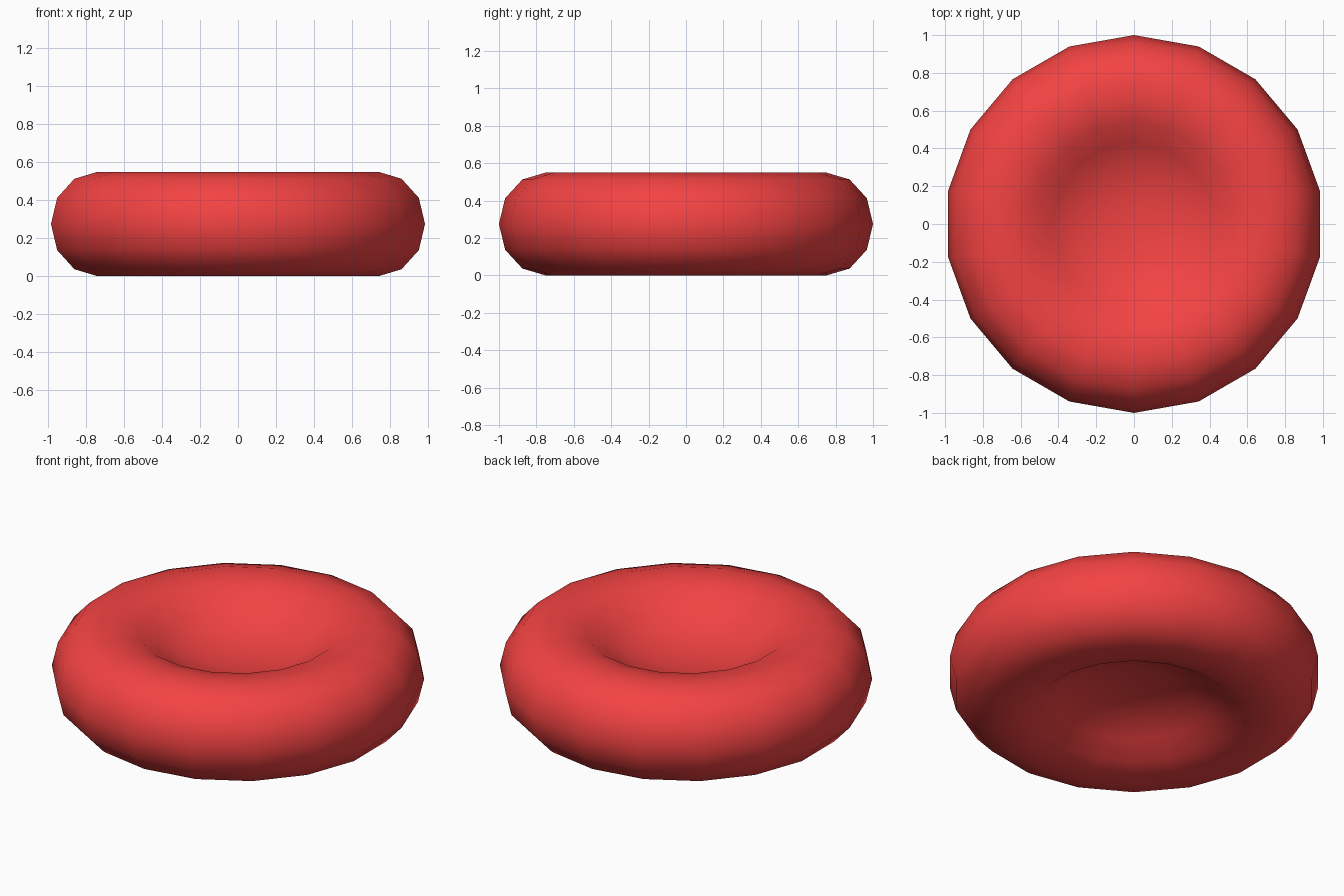
import bpy, bmesh
from math import sin, cos, pi

if "Cube" in bpy.data.objects:
    bpy.data.objects.remove(bpy.data.objects["Cube"])

SIDES = 18
MID = 0.275

# Half profile (radius, height above mid plane): outer rim to dimple
upper = [(0.967, 0.1375), (0.875, 0.238), (0.75, 0.275), (0.64, 0.269),
         (0.54, 0.243), (0.43, 0.168), (0.30, 0.105), (0.15, 0.075)]
CENTRE = 0.067
profile = ([(r, h) for r, h in reversed(upper)] + [(1.0, 0.0)]
           + [(r, -h) for r, h in upper])

# Revolve the profile into rings
bm = bmesh.new()
rings = []
for r, h in profile:
    rings.append([bm.verts.new((r * cos(pi / 2 + 2 * pi * k / SIDES),
                                r * sin(pi / 2 + 2 * pi * k / SIDES),
                                MID + h)) for k in range(SIDES)])
for a, b in zip(rings, rings[1:]):
    for k in range(SIDES):
        n = (k + 1) % SIDES
        bm.faces.new((a[k], b[k], b[n], a[n]))

# Close both dimples with a fan
for ring, h in ((rings[0], CENTRE), (rings[-1], -CENTRE)):
    tip = bm.verts.new((0, 0, MID + h))
    for k in range(SIDES):
        bm.faces.new((tip, ring[k], ring[(k + 1) % SIDES]))
bmesh.ops.recalc_face_normals(bm, faces=bm.faces)
for f in bm.faces:
    f.smooth = True

mesh = bpy.data.meshes.new("biconcave_disc")
bm.to_mesh(mesh)
bm.free()
disc = bpy.data.objects.new("biconcave_disc", mesh)
bpy.context.collection.objects.link(disc)

# Red surface
red = bpy.data.materials.new("red")
red.diffuse_color = (0.9, 0.055, 0.055, 1)
red.use_nodes = True
red.node_tree.nodes["Principled BSDF"].inputs["Base Color"].default_value = red.diffuse_color
mesh.materials.append(red)
